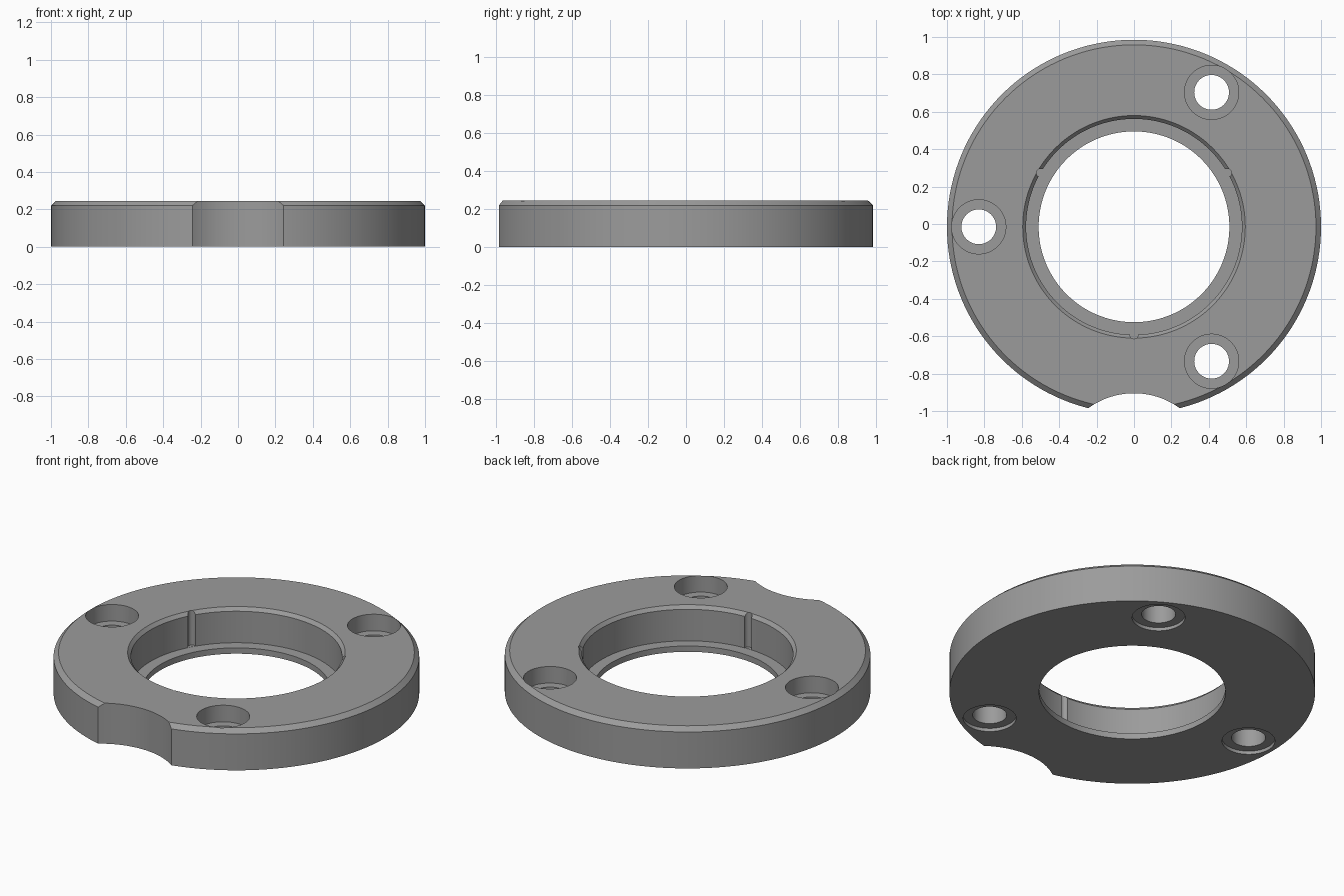
import bpy
from math import cos, sin, tau, radians

cube = bpy.data.objects.get("Cube")
if cube:
    bpy.data.objects.remove(cube, do_unlink=True)

CENTRE_Y = -0.015
HEIGHT = 0.245
SEGMENTS = 144

grey = bpy.data.materials.new("machined grey")
grey.use_nodes = True
grey.diffuse_color = (0.33, 0.33, 0.33, 1)
grey.node_tree.nodes["Principled BSDF"].inputs["Base Color"].default_value = grey.diffuse_color


def lathe(name, profile):
    """Revolve a closed (radius, height) profile about the ring axis."""
    n = len(profile)
    verts, faces = [], []
    for i in range(SEGMENTS):
        a = tau * i / SEGMENTS
        verts += [(r * cos(a), r * sin(a) + CENTRE_Y, z) for r, z in profile]
        j = (i + 1) % SEGMENTS
        for k in range(n):
            m = (k + 1) % n
            faces.append((i * n + k, j * n + k, j * n + m, i * n + m))
    mesh = bpy.data.meshes.new(name)
    mesh.from_pydata(verts, [], faces)
    mesh.materials.append(grey)
    obj = bpy.data.objects.new(name, mesh)
    bpy.context.collection.objects.link(obj)
    return obj


def drill(target, radius, distance, angle, z0, z1, sides=48):
    """Cut a vertical cylinder at a polar position on the ring."""
    a = radians(angle)
    bpy.ops.mesh.primitive_cylinder_add(
        vertices=sides, radius=radius, depth=z1 - z0,
        location=(distance * cos(a), distance * sin(a) + CENTRE_Y, (z0 + z1) / 2))
    cutter = bpy.context.object
    cutter.hide_render = True
    cutter.data.materials.append(grey)
    mod = target.modifiers.new("cut", 'BOOLEAN')
    mod.operation, mod.solver, mod.object = 'DIFFERENCE', 'EXACT', cutter
    bpy.context.view_layer.objects.active = target
    bpy.ops.object.modifier_apply(modifier=mod.name)
    bpy.data.objects.remove(cutter, do_unlink=True)


# Ring body: chamfered rims and a thin inner ledge at the base
ring = lathe("flange_ring", [
    (0.51, 0), (1.0, 0), (1.0, HEIGHT - 0.025), (0.973, HEIGHT),
    (0.595, HEIGHT), (0.577, HEIGHT - 0.02), (0.577, 0.035), (0.51, 0.035)])

# Bolt holes with a deep recess above and a shallow one below
for angle in (60, 180, 300):
    drill(ring, 0.093, 0.83, angle, -0.1, 0.4)
    drill(ring, 0.145, 0.83, angle, HEIGHT - 0.1, 0.4)
    drill(ring, 0.145, 0.83, angle, -0.1, 0.02)

# Small grooves in the inner wall
for angle in (30, 150, 270):
    drill(ring, 0.022, 0.577, angle, 0.036, 0.4, sides=24)

# Scalloped notch in the front rim
drill(ring, 0.415, 1.305, 270, -0.1, 0.4, sides=128)

bpy.ops.object.select_all(action='DESELECT')
ring.select_set(True)
bpy.context.view_layer.objects.active = ring
bpy.ops.object.shade_smooth_by_angle(angle=radians(25))
